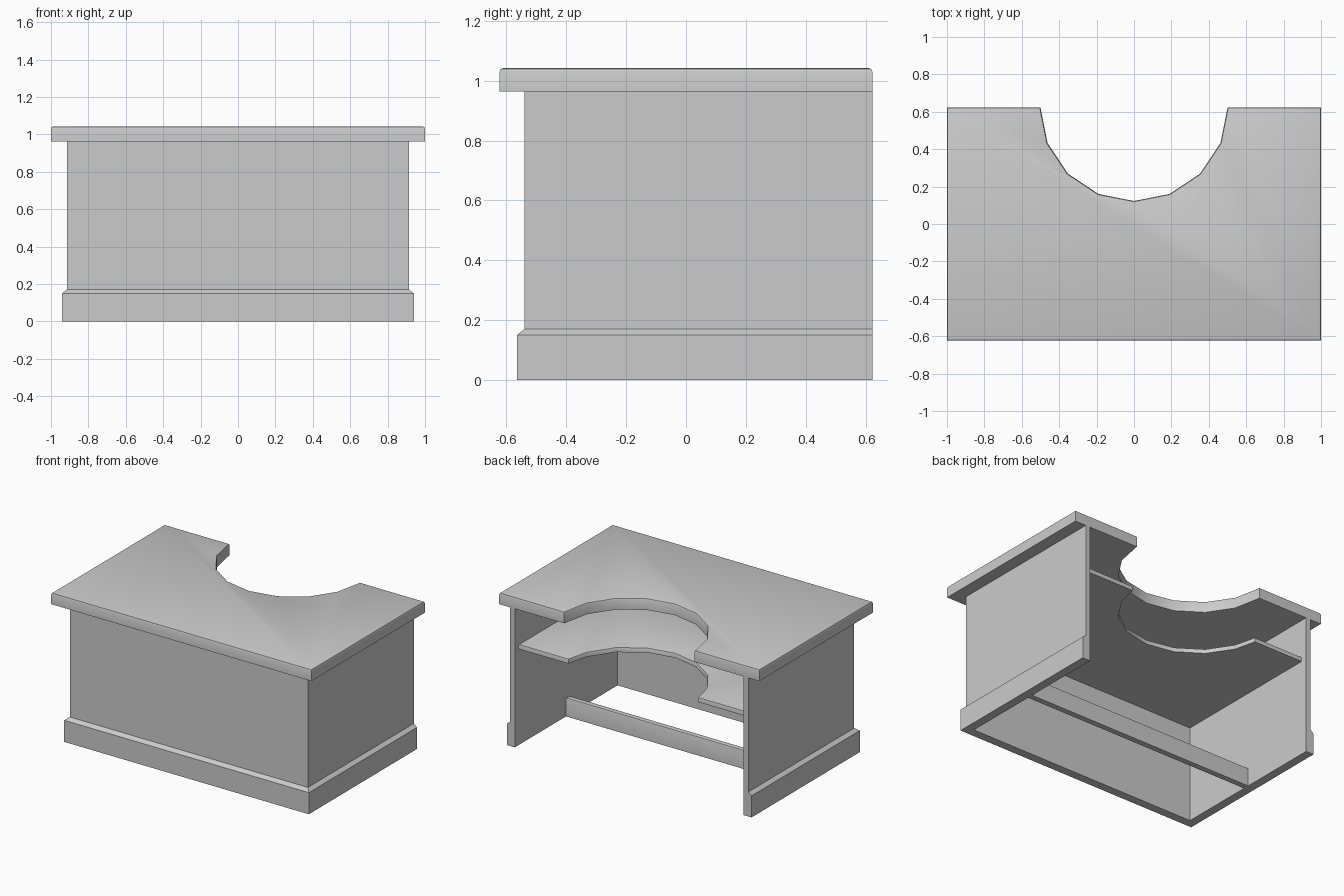
import bpy, bmesh, math

old = bpy.data.objects.get("Cube")
if old:
    bpy.data.objects.remove(old, do_unlink=True)

# Single neutral grey finish
grey = bpy.data.materials.new("neutral_grey")
grey.use_nodes = True
COLOUR = (0.6, 0.6, 0.6, 1.0)
grey.diffuse_color = COLOUR
grey.node_tree.nodes["Principled BSDF"].inputs["Base Color"].default_value = COLOUR

BACK = 0.623          # rear plane of the desk
HALF_X, FRONT = 0.915, -0.54   # outer faces of the walls
WALL = 0.035          # wall thickness


def finish(name, bm):
    bmesh.ops.recalc_face_normals(bm, faces=bm.faces)
    mesh = bpy.data.meshes.new(name)
    bm.to_mesh(mesh)
    bm.free()
    obj = bpy.data.objects.new(name, mesh)
    bpy.context.collection.objects.link(obj)
    mesh.materials.append(grey)
    bpy.ops.object.select_all(action="DESELECT")
    obj.select_set(True)
    bpy.context.view_layer.objects.active = obj
    bpy.ops.object.shade_smooth_by_angle(angle=math.radians(35))
    return obj


def slab(name, outline, bottom, top, bevel):
    """Extrude an outline upward and round over its top edge."""
    bm = bmesh.new()
    face = bm.faces.new([bm.verts.new((x, y, bottom)) for x, y in outline])
    raised = bmesh.ops.extrude_face_region(bm, geom=[face])["geom"]
    for v in raised:
        if isinstance(v, bmesh.types.BMVert):
            v.co.z = top
    rim = [e for e in bm.edges if all(v.co.z > top - 1e-5 for v in e.verts)]
    bmesh.ops.bevel(bm, geom=rim, offset=bevel, segments=2, profile=0.5, affect="EDGES")
    return finish(name, bm)


def notched(half_x, front, back):
    """Rectangle with a faceted round bite taken out of the rear edge."""
    radius = 0.5
    start = math.asin((BACK - back) / radius)
    angles = [start] + [i * math.pi / 8 for i in range(1, 8)] + [math.pi - start]
    bite = [(radius * math.cos(a), BACK - radius * math.sin(a)) for a in angles]
    return [(half_x, back)] + bite + [(-half_x, back), (-half_x, front), (half_x, front)]


# Desktop and the inner shelf share the same seating cutout
slab("desktop", notched(1.0, -0.623, BACK), 0.963, 1.043, 0.014)
slab("inner_shelf", notched(HALF_X - WALL, FRONT + WALL, 0.58), 0.667, 0.70, 0.008)

# Foot rail across the knee space
rail_x = HALF_X - WALL
slab("foot_rail", [(-rail_x, 0.02), (rail_x, 0.02), (rail_x, 0.06), (-rail_x, 0.06)],
     0.0, 0.13, 0.01)

# Three-sided wall with a chamfered skirting, swept round the open-backed plan
profile = [(-WALL, 0), (0.025, 0), (0.025, 0.15), (0, 0.17), (0, 0.963), (-WALL, 0.963)]
bm = bmesh.new()
rings = []
for side, at_back in ((1, True), (1, False), (-1, False), (-1, True)):
    rings.append([bm.verts.new((side * (HALF_X + d), BACK if at_back else FRONT - d, z))
                  for d, z in profile])
n = len(profile)
for a, b in zip(rings, rings[1:]):
    for i in range(n):
        j = (i + 1) % n
        bm.faces.new((a[i], a[j], b[j], b[i]))
bm.faces.new(rings[0])
bm.faces.new(rings[-1])
finish("surround_walls", bm)
